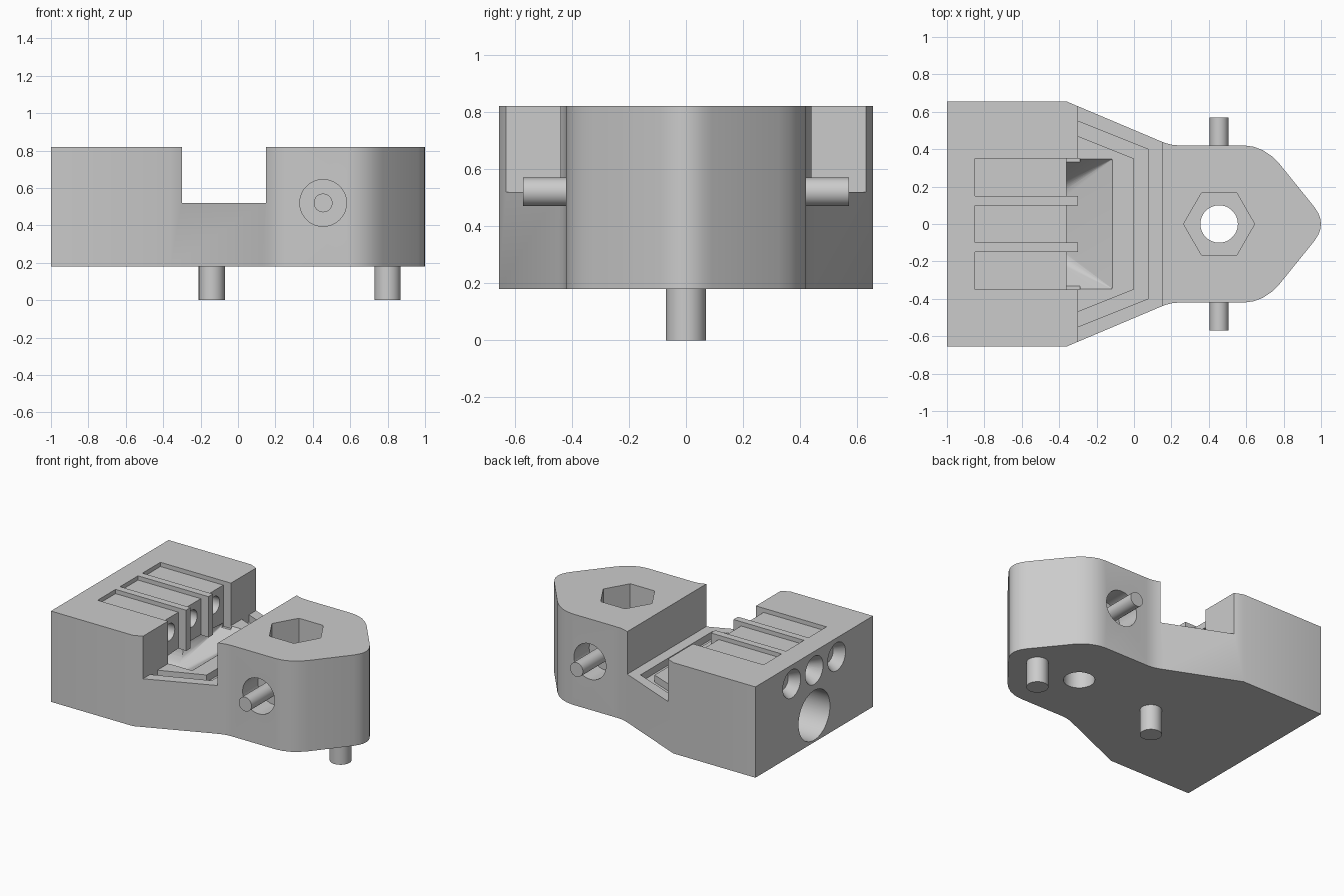
import bpy, bmesh, math
from mathutils import Matrix, Vector

cube = bpy.data.objects.get("Cube")
if cube:
    bpy.data.objects.remove(cube, do_unlink=True)

grey = bpy.data.materials.new("plain grey")
grey.use_nodes = True
grey.diffuse_color = (0.6, 0.6, 0.6, 1)
grey.node_tree.nodes["Principled BSDF"].inputs["Base Color"].default_value = (0.6, 0.6, 0.6, 1)


def finish(bm, name):
    bmesh.ops.recalc_face_normals(bm, faces=bm.faces[:])
    me = bpy.data.meshes.new(name)
    bm.to_mesh(me)
    bm.free()
    me.materials.append(grey)
    ob = bpy.data.objects.new(name, me)
    bpy.context.collection.objects.link(ob)
    return ob


def prism(name, outline, z0, z1):
    bm = bmesh.new()
    face = bm.faces.new([bm.verts.new((x, y, z0)) for x, y in outline])
    top = bmesh.ops.extrude_face_region(bm, geom=[face])["geom"]
    moved = [v for v in top if isinstance(v, bmesh.types.BMVert)]
    bmesh.ops.translate(bm, verts=moved, vec=(0, 0, z1 - z0))
    return finish(bm, name)


def box(name, x0, x1, y0, y1, z0, z1):
    return prism(name, [(x0, y0), (x1, y0), (x1, y1), (x0, y1)], z0, z1)


def rod(name, a, b, r0, r1=None, sides=48):
    """Cylinder or cone from point a to point b."""
    a, b = Vector(a), Vector(b)
    turn = (b - a).to_track_quat('Z', 'Y').to_matrix().to_4x4()
    bm = bmesh.new()
    bmesh.ops.create_cone(bm, cap_ends=True, segments=sides, radius1=r0,
                          radius2=r0 if r1 is None else r1, depth=(b - a).length,
                          matrix=Matrix.Translation((a + b) / 2) @ turn)
    return finish(bm, name)


def activate(ob):
    bpy.ops.object.select_all(action='DESELECT')
    ob.select_set(True)
    bpy.context.view_layer.objects.active = ob


def cut(ob, tool):
    tool.hide_render = True
    mod = ob.modifiers.new("cut", 'BOOLEAN')
    mod.operation, mod.solver, mod.object = 'DIFFERENCE', 'EXACT', tool
    activate(ob)
    bpy.ops.object.modifier_apply(modifier=mod.name)
    bpy.data.objects.remove(tool, do_unlink=True)


def smooth(ob):
    activate(ob)
    bpy.ops.object.shade_smooth_by_angle(angle=math.radians(25))


# Main body: wide rear, tapering to a rounded nose
BOTTOM, TOP, FLOOR = 0.18, 0.82, 0.52
half = [(-1, .655), (-.36, .655), (.13, .448), (.17, .432), (.21, .422), (.25, .42),
        (.59, .42), (.64, .413), (.69, .394), (.735, .364), (.775, .325),
        (.965, .09), (.985, .058), (.996, .03)]
body = prism("body", half + [(1, 0)] + [(x, -y) for x, y in reversed(half)], BOTTOM, TOP)

# Cross slot and the gasket groove in its floor
cut(body, box("slot", -.3, .15, -.8, .8, FLOOR, 1))
groove = [(-.3, .55), (.075, .4), (.075, -.4), (-.3, -.55),
          (-.3, -.47), (0, -.35), (0, .35), (-.3, .47)]
cut(body, prism("groove", groove, .47, .55))

# Funnel from the slot floor down to the round cable bore
BORE_Z, BORE_R, BORE_X = .37, .175, -.55
bm = bmesh.new()
for x in (-.36, -.11):
    for y in (-.35, .35):
        bm.verts.new((x, y, FLOOR + .003))
for i in range(48):
    t = math.tau * i / 48
    bm.verts.new((BORE_X, BORE_R * math.cos(t), BORE_Z + BORE_R * math.sin(t)))
hull = bmesh.ops.convex_hull(bm, input=bm.verts[:])
cut(body, finish(bm, "funnel"))
cut(body, rod("bore", (-1.1, 0, BORE_Z), (BORE_X + .01, 0, BORE_Z), BORE_R))

# Three bays with shallow top recesses and countersunk holes
for y in (-.25, 0, .25):
    cut(body, box("bay", -.36, -.29, y - .1, y + .1, .5, 1))
    cut(body, box("recess", -.85, -.33, y - .1, y + .1, TOP - .03, 1))
    cut(body, rod("screw_hole", (-1.1, y, .687), (-.33, y, .687), .06))
    cut(body, rod("countersink", (-1.02, y, .687), (-.93, y, .687), .11, .06))

# Hexagonal nut seat with through hole
HX = .455
cut(body, rod("through_hole", (HX, 0, 0), (HX, 0, 1), .1))
hexagon = [(HX + .19 * math.cos(math.pi * i / 3), .19 * math.sin(math.pi * i / 3)) for i in range(6)]
cut(body, prism("nut_seat", hexagon, .62, 1))

# Side pockets with pivot pins
for s, side in ((-1, "right"), (1, "left")):
    cut(body, rod("pocket", (HX, s * .25, FLOOR), (HX, s * .6, FLOOR), .125))
    smooth(rod(side + "_side_pin", (HX, s * .22, FLOOR), (HX, s * .57, FLOOR), .05, sides=32))
smooth(body)

# Locating pegs underneath
for x, name in ((-.14, "rear_peg"), (.8, "nose_peg")):
    smooth(rod(name, (x, 0, 0), (x, 0, BOTTOM + .02), .07, sides=32))
